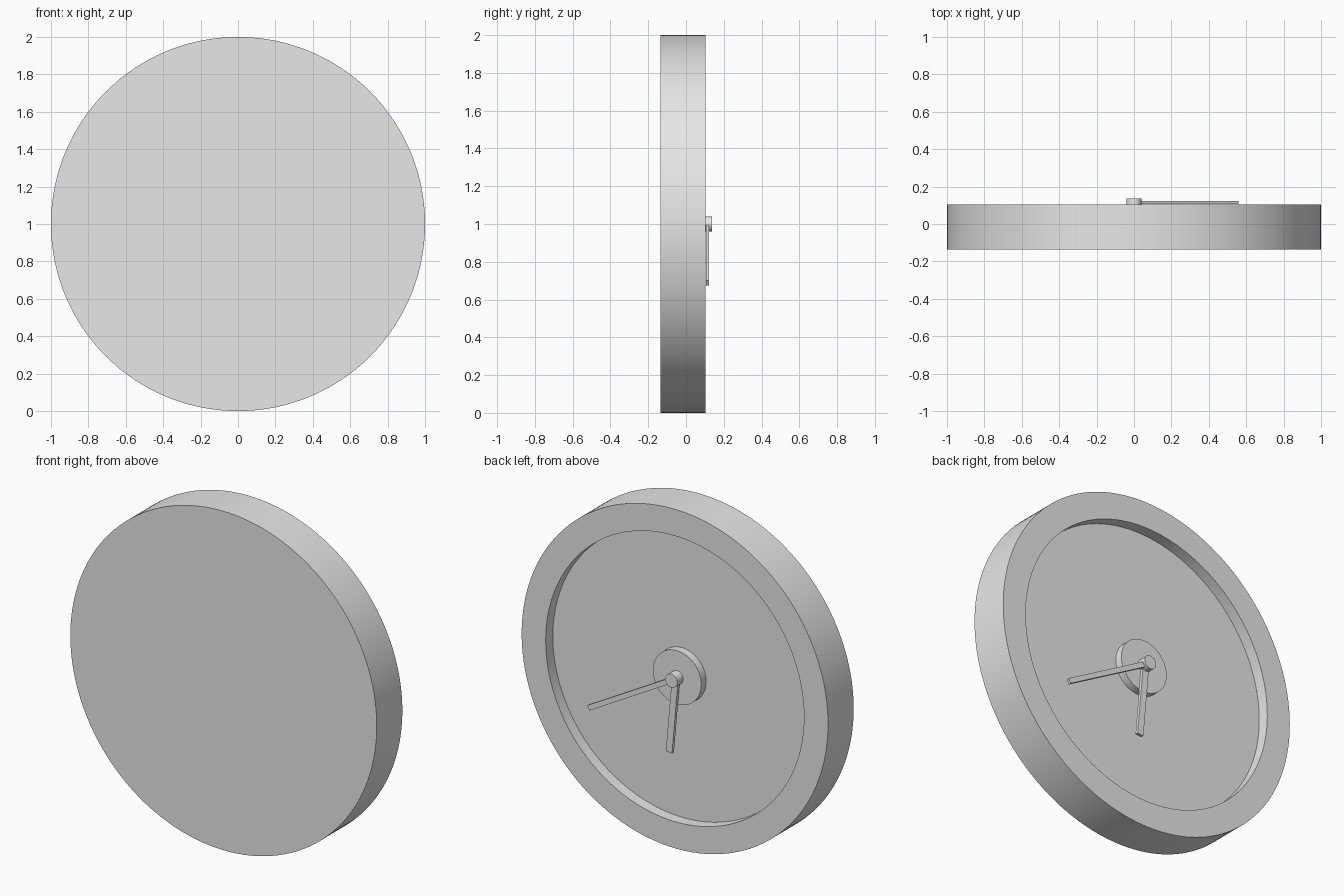
import bpy, bmesh, math
from mathutils import Matrix, Vector

cube = bpy.data.objects.get("Cube")
if cube:
    bpy.data.objects.remove(cube, do_unlink=True)

grey = bpy.data.materials.new("light_grey")
grey.use_nodes = True
colour = (0.8, 0.8, 0.8, 1)
grey.diffuse_color = colour
grey.node_tree.nodes["Principled BSDF"].inputs["Base Color"].default_value = colour

CENTRE = Vector((0, 0, 1))


def finish(name, bm, smooth):
    bmesh.ops.recalc_face_normals(bm, faces=bm.faces)
    mesh = bpy.data.meshes.new(name)
    bm.to_mesh(mesh)
    bm.free()
    mesh.materials.append(grey)
    obj = bpy.data.objects.new(name, mesh)
    bpy.context.collection.objects.link(obj)
    if smooth:
        bpy.ops.object.select_all(action='DESELECT')
        obj.select_set(True)
        bpy.context.view_layer.objects.active = obj
        bpy.ops.object.shade_smooth_by_angle(angle=math.radians(30))
    return obj


def lathe(name, profile, steps):
    """Spin (radius, y) points around the clock's axis."""
    bm = bmesh.new()
    verts = [bm.verts.new(CENTRE + Vector((r, y, 0))) for r, y in profile]
    edges = [bm.edges.new(pair) for pair in zip(verts, verts[1:])]
    bmesh.ops.spin(bm, geom=verts + edges, cent=CENTRE, axis=(0, 1, 0),
                   angle=math.tau, steps=steps, use_merge=False)
    bmesh.ops.remove_doubles(bm, verts=bm.verts, dist=0.0001)
    return finish(name, bm, True)


def hand(name, tip_x, tip_z, width, y_low, y_high):
    """Straight bar from the axis to a tip given relative to it."""
    length = math.hypot(tip_x, tip_z)
    turn = Matrix.Rotation(-math.atan2(tip_z, tip_x), 4, 'Y')
    bm = bmesh.new()
    bmesh.ops.create_cube(bm, size=1, matrix=(
        Matrix.Translation(CENTRE) @ turn
        @ Matrix.Translation((length / 2, (y_low + y_high) / 2, 0))
        @ Matrix.Diagonal((length, y_high - y_low, width, 1))))
    return finish(name, bm, False)


# Case with a raised rim around the recessed dial
FLOOR, HUB_TOP = 0.037, 0.083
lathe("clock_case", [(0, -0.135), (1, -0.135), (1, 0.104),
                     (0.843, 0.104), (0.843, FLOOR), (0, FLOOR)], 160)

# Raised hub and the pin that carries the hands
lathe("dial_hub", [(0, FLOOR), (0.158, FLOOR), (0.158, HUB_TOP), (0, HUB_TOP)], 64)
lathe("hand_pin", [(0, HUB_TOP), (0.04, HUB_TOP), (0.04, 0.137), (0, 0.137)], 32)

# Hands
hand("hour_hand", 0.04, -0.445, 0.04, 0.084, 0.102)
hand("minute_hand", 0.552, -0.313, 0.03, 0.106, 0.123)
